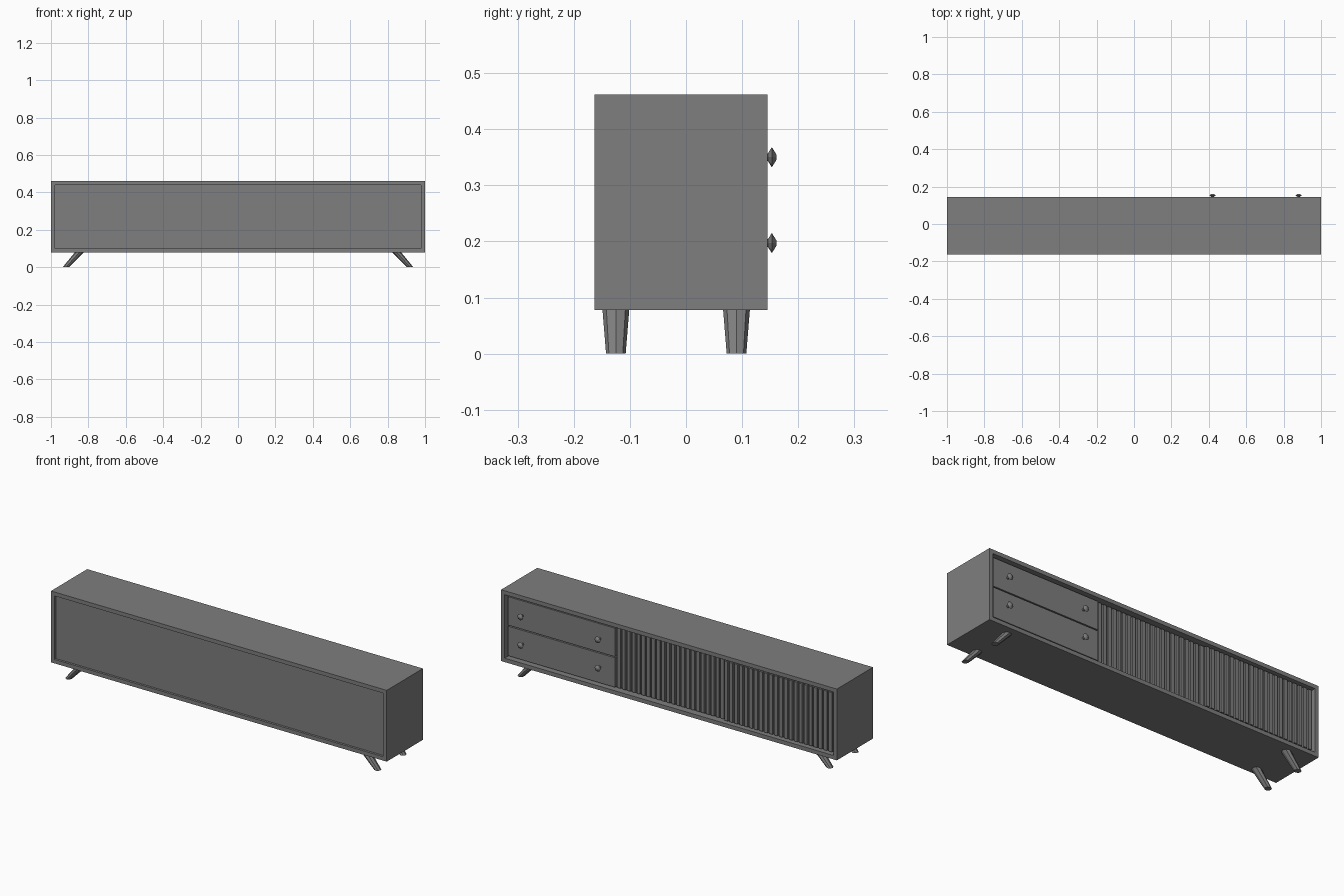
import bpy, bmesh, math

if "Cube" in bpy.data.objects:
    bpy.data.objects.remove(bpy.data.objects["Cube"])

grey = bpy.data.materials.new("grey")
grey.diffuse_color = (0.21, 0.21, 0.21, 1)
grey.use_nodes = True
grey.node_tree.nodes["Principled BSDF"].inputs["Base Color"].default_value = grey.diffuse_color


def finish(name, bm):
    bmesh.ops.recalc_face_normals(bm, faces=bm.faces)
    me = bpy.data.meshes.new(name)
    bm.to_mesh(me)
    bm.free()
    me.materials.append(grey)
    ob = bpy.data.objects.new(name, me)
    bpy.context.collection.objects.link(ob)
    return ob


def add_box(bm, x, y, z):
    """Box from (min, max) ranges."""
    vs = bmesh.ops.create_cube(bm, size=1)["verts"]
    for v in vs:
        v.co = [r[0] + (c + 0.5) * (r[1] - r[0]) for c, r in zip(v.co, (x, y, z))]


def box(name, x, y, z):
    bm = bmesh.new()
    add_box(bm, x, y, z)
    return finish(name, bm)


def loft(name, rings):
    """Skin closed rings of points and cap both ends."""
    bm = bmesh.new()
    loops = [[bm.verts.new(p) for p in ring] for ring in rings]
    n = len(loops[0])
    for a, b in zip(loops, loops[1:]):
        for i in range(n):
            bm.faces.new((a[i], a[(i + 1) % n], b[(i + 1) % n], b[i]))
    bm.faces.new(loops[0])
    bm.faces.new(loops[-1])
    return finish(name, bm)


def circle(r, n=8):
    return [(r * math.cos(2 * math.pi * i / n), r * math.sin(2 * math.pi * i / n)) for i in range(n)]


Y0, Y1, Z0, Z1, T = -0.163, 0.145, 0.078, 0.462, 0.03
IX, IZ0, IZ1 = 1 - T, Z0 + T, Z1 - T      # inside of the carcass

# Carcass: one block with both long faces inset and pushed in
bm = bmesh.new()
add_box(bm, (-1, 1), (Y0, Y1), (Z0, Z1))
for sign, depth in ((-1, 0.012), (1, 0.04)):
    bm.normal_update()
    face = max(bm.faces, key=lambda f: f.normal.y * sign)
    bmesh.ops.inset_region(bm, faces=[face], thickness=T)
    new = bmesh.ops.extrude_discrete_faces(bm, faces=[face])["faces"][0]
    for v in new.verts:
        v.co.y -= sign * depth
finish("carcass", bm)

# Drawers, with a dark gap between them
DX, MID, FACE = 0.33, 0.273, Y1 - 0.012
box("lower_drawer", (DX, IX - 0.003), (0.1, FACE), (IZ0 + 0.003, MID - 0.003))
box("upper_drawer", (DX, IX - 0.003), (0.1, FACE), (MID + 0.003, IZ1 - 0.003))

# Faceted knobs: (distance out from the cabinet face, radius)
profile = ((-0.014, 0.007), (0.001, 0.007), (0.008, 0.018), (0.016, 0.005))
for x in (0.42, 0.88):
    for z in (0.197, 0.35):
        loft("knob", [[(x + a, Y1 + d, z + b) for a, b in circle(r)] for d, r in profile])

# Two slatted sliding doors on neighbouring tracks
for name, xa, xb, face in (("inner_door", -0.32, DX - 0.003, Y1 - 0.018),
                           ("outer_door", -IX, -0.32, Y1 - 0.008)):
    bm = bmesh.new()
    add_box(bm, (xa, xb), (face - 0.02, face - 0.01), (IZ0, IZ1))
    count = 22
    pitch = (xb - xa) / count
    for i in range(count):
        c = xa + (i + 0.5) * pitch
        add_box(bm, (c - pitch * 0.33, c + pitch * 0.33), (face - 0.011, face), (IZ0 + 0.002, IZ1 - 0.002))
    finish(name, bm)

# Splayed, tapered eight-sided legs
for s in (-1, 1):
    for y in (-0.125, 0.09):
        loft("leg", [[(s * cx + a, y + b, z) for a, b in circle(r)]
                     for cx, z, r in ((0.92, 0, 0.0175), (0.848, Z0 + 0.002, 0.024))])
